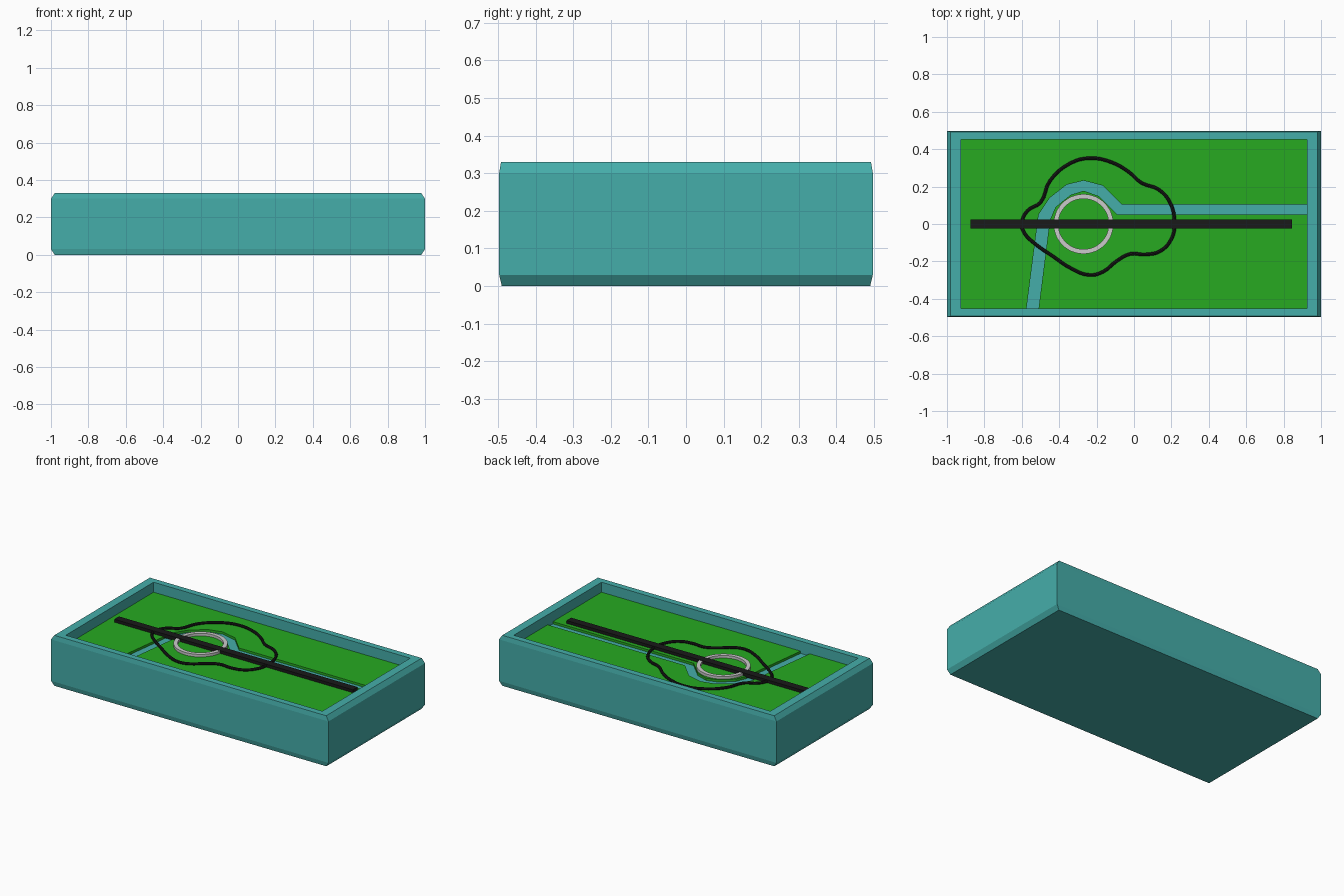
import bpy, bmesh, math

if "Cube" in bpy.data.objects:
    bpy.data.objects.remove(bpy.data.objects["Cube"])


def material(name, rgb):
    m = bpy.data.materials.new(name)
    m.diffuse_color = (*rgb, 1)
    m.use_nodes = True
    m.node_tree.nodes["Principled BSDF"].inputs["Base Color"].default_value = m.diffuse_color
    return m


TEAL = material("teal", (0.06, 0.42, 0.40))
GREEN = material("green", (0.02, 0.40, 0.015))
BLACK = material("black", (0.01, 0.01, 0.01))


def finish(name, bm, mat=None):
    bmesh.ops.recalc_face_normals(bm, faces=bm.faces)
    me = bpy.data.meshes.new(name)
    bm.to_mesh(me)
    bm.free()
    ob = bpy.data.objects.new(name, me)
    bpy.context.collection.objects.link(ob)
    if mat:
        me.materials.append(mat)
    return ob


def prism(name, pts, z0, z1, mat):
    bm = bmesh.new()
    lo = [bm.verts.new((x, y, z0)) for x, y in pts]
    hi = [bm.verts.new((x, y, z1)) for x, y in pts]
    bm.faces.new(lo[::-1])
    bm.faces.new(hi)
    n = len(pts)
    for i in range(n):
        j = (i + 1) % n
        bm.faces.new((lo[i], lo[j], hi[j], hi[i]))
    return finish(name, bm, mat)


IX, IY = 0.925, 0.452            # half size of the tray opening
BED, GRASS = 0.25, 0.265         # heights of river bed and grass

# Tray: stacked rectangles from the underside, over the rim, down to the floor
bm = bmesh.new()
levels = [(0.98, 0.49, 0), (1, 0.497, 0.03), (1, 0.497, 0.30),
          (0.98, 0.492, 0.33), (IX, IY, 0.33), (IX, IY, BED)]
rings = [[bm.verts.new((sx * a, sy * b, z))
          for sx, sy in ((-1, -1), (1, -1), (1, 1), (-1, 1))] for a, b, z in levels]
for r, s in zip(rings, rings[1:]):
    for i in range(4):
        j = (i + 1) % 4
        bm.faces.new((r[i], r[j], s[j], s[i]))
bm.faces.new(rings[0][::-1])
bm.faces.new(rings[-1])
finish("tray", bm, TEAL)

# Grass on both banks, leaving the river channel between them
outer_bank = [(-0.575, -IY), (-0.51, 0.05), (-0.45, 0.14), (-0.36, 0.21),
              (-0.27, 0.232), (-0.165, 0.205), (-0.065, 0.103), (IX, 0.103)]
inner_bank = [(-0.51, -IY), (-0.45, 0.02), (-0.42, 0.09), (-0.34, 0.155),
              (-0.27, 0.178), (-0.19, 0.15), (-0.09, 0.05), (IX, 0.05)]
prism("grass_outer", outer_bank + [(IX, IY), (-IX, IY), (-IX, -IY)], BED, GRASS, GREEN)
prism("grass_inner", inner_bank + [(IX, -IY)], BED, GRASS, GREEN)

# Straight black bar
prism("bar", [(-0.875, -0.024), (0.845, -0.024), (0.845, 0.024), (-0.875, 0.024)],
      GRASS - 0.005, 0.284, BLACK)

# Grey ring around the bend
bm = bmesh.new()
N = 48
profile = [(0.135, BED), (0.16, BED), (0.16, 0.282), (0.135, 0.282)]
loops = []
for k in range(N):
    a = 2 * math.pi * k / N
    loops.append([bm.verts.new((-0.27 + r * math.cos(a), r * math.sin(a), z))
                  for r, z in profile])
for k in range(N):
    p, q = loops[k], loops[(k + 1) % N]
    for i in range(4):
        j = (i + 1) % 4
        bm.faces.new((p[i], q[i], q[j], p[j]))
ring = finish("ring", bm)

# Winding black loop
path = [(-.60, 0), (-.57, .07), (-.50, .115), (-.45, .23), (-.34, .325), (-.235, .352),
        (-.12, .33), (-.03, .28), (.04, .22), (.13, .185), (.19, .12), (.217, 0),
        (.20, -.08), (.14, -.145), (.06, -.163), (-.02, -.16), (-.095, -.20),
        (-.165, -.255), (-.235, -.273), (-.34, -.235), (-.43, -.175), (-.53, -.105),
        (-.585, -.05)]
cu = bpy.data.curves.new("winding_loop", 'CURVE')
cu.dimensions = '3D'
cu.resolution_u = 4
cu.bevel_depth = 0.009
cu.bevel_resolution = 2
sp = cu.splines.new('BEZIER')
sp.bezier_points.add(len(path) - 1)
sp.use_cyclic_u = True
for p, (x, y) in zip(sp.bezier_points, path):
    p.co = (x, y, 0.272)
    p.handle_left_type = p.handle_right_type = 'AUTO'
cu.materials.append(BLACK)
loop = bpy.data.objects.new("winding_loop", cu)
bpy.context.collection.objects.link(loop)

# Smooth the round parts
loop.select_set(True)
bpy.context.view_layer.objects.active = loop
bpy.ops.object.convert(target='MESH')
bpy.ops.object.select_all(action='DESELECT')
for ob in (bpy.data.objects["winding_loop"], ring):
    ob.select_set(True)
    bpy.context.view_layer.objects.active = ob
bpy.ops.object.shade_smooth_by_angle()
